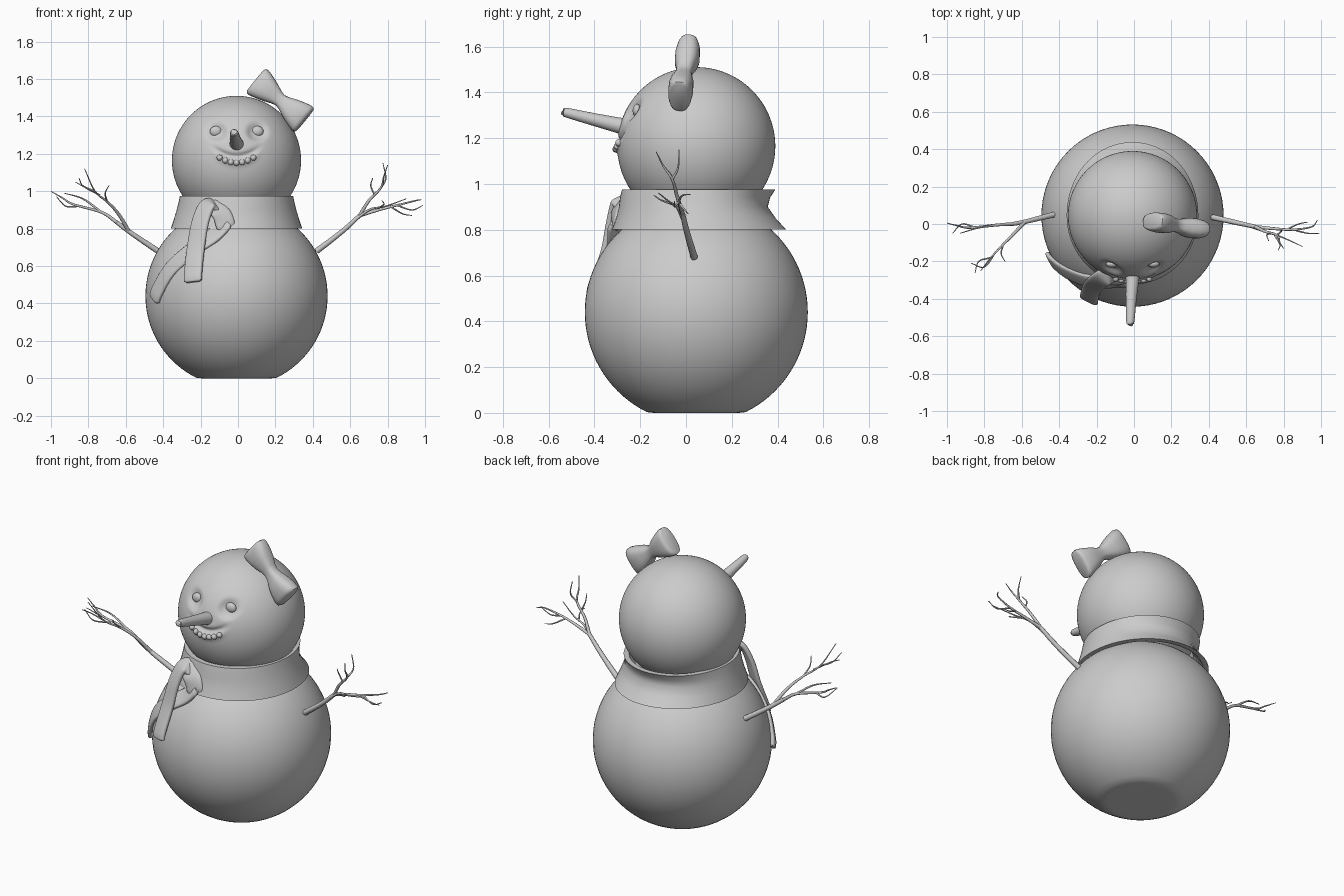
import bpy, bmesh, math
from mathutils import Vector

mat = bpy.data.materials.new("plain_grey")
mat.diffuse_color = (0.6, 0.6, 0.6, 1)
CX, CY = -0.008, 0.045          # shared axis of body, head and scarf


def finish(name, bm, angle=40):
    bmesh.ops.recalc_face_normals(bm, faces=bm.faces[:])
    me = bpy.data.meshes.new(name)
    bm.to_mesh(me)
    bm.free()
    ob = bpy.data.objects.new(name, me)
    bpy.context.collection.objects.link(ob)
    me.materials.append(mat)
    bpy.ops.object.select_all(action='DESELECT')
    ob.select_set(True)
    bpy.context.view_layer.objects.active = ob
    bpy.ops.object.shade_smooth_by_angle(angle=math.radians(angle))
    return ob


def ball(name, c, r, segs=32, rings=20, scale=(1, 1, 1), shape=None, angle=40):
    bm = bmesh.new()
    bmesh.ops.create_uvsphere(bm, u_segments=segs, v_segments=rings, radius=r)
    for v in bm.verts:
        v.co = Vector([a * s for a, s in zip(v.co, scale)]) + Vector(c)
        if shape:
            shape(v.co)
    return finish(name, bm, angle)


def loft(name, rings, closed=False, angle=50):
    bm = bmesh.new()
    vs = [[bm.verts.new(p) for p in r] for r in rings]
    n = len(vs[0])
    pairs = list(zip(vs, vs[1:])) + ([(vs[-1], vs[0])] if closed else [])
    for a, b in pairs:
        for i in range(n):
            j = (i + 1) % n
            bm.faces.new((a[i], a[j], b[j], b[i]))
    if not closed:
        bm.faces.new(vs[0])
        bm.faces.new(vs[-1])
    return finish(name, bm, angle)


def smooth_path(pts, steps=6):
    p = [Vector(q) for q in pts]
    p = [2 * p[0] - p[1]] + p + [2 * p[-1] - p[-2]]
    out = []
    for a, b, c, d in zip(p, p[1:], p[2:], p[3:]):
        for k in range(steps):
            t = k / steps
            out.append(0.5 * (2 * b + (c - a) * t + (2 * a - 5 * b + 4 * c - d) * t * t
                              + (3 * b - a - 3 * c + d) * t ** 3))
    return out + [p[-2]]


def oval(c, side, up, w, h, n=20, e=0.6):
    ring = []
    for i in range(n):
        a = math.tau * i / n
        x, y = math.cos(a), math.sin(a)
        ring.append(c + side * w * math.copysign(abs(x) ** e, x)
                    + up * h * math.copysign(abs(y) ** e, y))
    return ring


def sweep(name, pts, w, h, taper=1.0, flat=True, n=20):
    path = smooth_path(pts)
    rings, last = [], len(path) - 1
    for i, p in enumerate(path):
        t = (path[min(i + 1, last)] - path[max(i - 1, 0)]).normalized()
        out = (p - Vector((CX, CY, 0.44))) if flat else Vector((0.1, 1, 0.2))
        side = t.cross(out).normalized()
        up = side.cross(t).normalized()
        k = 1 + (taper - 1) * i / last
        if flat and i in (0, last):
            k *= 0.75
        rings.append(oval(p, side, up, w * k, h * k, n, 0.6 if flat else 1))
    return loft(name, rings)


# Body, flattened where it sits
def flatten(co):
    co.z = max(co.z, 0)


ball("body", (CX, CY, 0.44), 0.487, 72, 48, shape=flatten, angle=60)

# Head with eye sockets and a smiling groove pressed in
HEAD, HR = Vector((CX, CY, 1.165)), 0.345
EYES = (-0.118, 0.103)


def face_dents(co):
    if co.y > -0.1:
        return
    d = 0
    for ex in EYES:
        q = ((co.x - ex) / 0.05) ** 2 + ((co.z - 1.32) / 0.045) ** 2
        d += 0.022 * math.exp(-q * q)
    dx = co.x + 0.008
    gz = (co.z - 1.187 - 3 * dx * dx) / 0.014
    d += 0.016 * math.exp(-gz * gz - (dx / 0.115) ** 6)
    lip = (co.z - 1.155 - 3 * dx * dx) / 0.02
    d -= 0.009 * math.exp(-lip * lip - (dx / 0.11) ** 6)
    co += (HEAD - co).normalized() * d


ball("head", HEAD, HR, 200, 130, shape=face_dents, angle=80)


def on_face(x, z, lift=0.0):
    r = HR + lift
    return (x, CY - math.sqrt(r * r - (x - CX) ** 2 - (z - HEAD.z) ** 2), z)


# Eyes
for side, ex in zip(("left", "right"), EYES):
    ball("eye_" + side, on_face(ex, 1.32, -0.024), 0.033, 24, 16, (1, 0.6, 0.87))

# Pebble mouth
for i in range(7):
    dx = (i - 3) * 0.03
    ball("mouth_pebble", on_face(dx - 0.008, 1.152 + 3.4 * dx * dx, 0.005), 0.016, 16, 10)

# Carrot nose
sweep("nose", [(-0.008, -0.25, 1.247), (-0.008, -0.29, 1.255), (-0.015, -0.40, 1.281),
               (-0.02, -0.52, 1.311), (-0.02, -0.535, 1.314)], 0.044, 0.042, 0.33, False, 24)

# Scarf ring: radius differs at the sides, front and back
Z = (0.975, 0.94, 0.90, 0.85, 0.80)
SIDE = (0.303, 0.310, 0.320, 0.335, 0.352)
FRONT = (0.325, 0.333, 0.338, 0.350, 0.368)
BACK = (0.345, 0.322, 0.312, 0.347, 0.393)
rings = []
for i in range(72):
    a = math.tau * i / 72
    c, s = math.cos(a), math.sin(a)
    ends = BACK if s > 0 else FRONT
    rad = [S + (E - S) * s * s for S, E in zip(SIDE, ends)]
    prof = list(zip(rad, Z)) + [(r - 0.03, z) for r, z in reversed(list(zip(rad, Z)))]
    rings.append([Vector((CX + r * c, CY + r * s, z)) for r, z in prof])
loft("scarf_ring", rings, closed=True)

# Scarf knot and hanging tails
sweep("scarf_knot", [(-0.15, -0.27, 0.93), (-0.09, -0.30, 0.88), (-0.06, -0.31, 0.80)],
      0.052, 0.016)
sweep("scarf_tail_long", [(-0.11, -0.26, 0.915), (-0.16, -0.287, 0.93), (-0.20, -0.313, 0.84),
                          (-0.225, -0.342, 0.70), (-0.24, -0.395, 0.56),
                          (-0.24, -0.405, 0.515)], 0.052, 0.016)
sweep("scarf_tail_side", [(-0.06, -0.305, 0.84), (-0.13, -0.305, 0.765), (-0.24, -0.305, 0.69),
                          (-0.36, -0.26, 0.585), (-0.43, -0.21, 0.47), (-0.448, -0.185, 0.42)],
      0.05, 0.014)

# Hair bow: two flared loops around a pinch
axis = Vector((0.77, -0.13, -0.63)).normalized()
across = Vector((0.63, 0, 0.77))
across = (across - axis * across.dot(axis)).normalized()
depth = axis.cross(across)
half = [(0.0, 0.036, 0.036), (0.15, 0.042, 0.038), (0.4, 0.060, 0.050), (0.65, 0.074, 0.054),
        (0.88, 0.084, 0.050), (0.97, 0.082, 0.044), (1.0, 0.072, 0.034)]
prof = [(-t, w, h) for t, w, h in reversed(half[1:])] + half
loft("bow", [oval(Vector((0.226, -0.008, 1.486)) + axis * t * 0.17, across, depth, w, h, 28, 0.75)
             for t, w, h in prof])

# Twig arms: (points, start radius, end radius)
LEFT = [
    ([(-0.42, 0.052, 0.675), (-0.51, 0.03, 0.735), (-0.583, 0.012, 0.785),
      (-0.65, 0.0, 0.835)], 0.016, 0.011),
    ([(-0.65, 0.0, 0.835), (-0.73, -0.005, 0.888), (-0.88, -0.02, 0.93), (-0.94, -0.01, 0.965),
      (-1.0, 0.005, 1.0)], 0.010, 0.002),
    ([(-0.583, 0.012, 0.785), (-0.64, -0.05, 0.88), (-0.70, -0.11, 0.945), (-0.765, -0.18, 1.0),
      (-0.82, -0.25, 1.12)], 0.011, 0.002),
    ([(-0.73, -0.005, 0.888), (-0.83, -0.02, 0.96), (-0.93, -0.05, 0.99)], 0.007, 0.002),
    ([(-0.85, -0.018, 0.92), (-0.92, 0.0, 0.92), (-0.97, -0.05, 0.97)], 0.005, 0.002),
    ([(-0.70, -0.11, 0.945), (-0.71, -0.16, 0.99), (-0.69, -0.20, 1.03)], 0.005, 0.002),
    ([(-0.765, -0.18, 1.0), (-0.83, -0.20, 1.03), (-0.85, -0.26, 1.07)], 0.005, 0.002),
    ([(-0.74, -0.15, 0.98), (-0.80, -0.23, 1.01), (-0.87, -0.21, 1.05)], 0.005, 0.002),
]
RIGHT = [
    ([(0.42, 0.036, 0.68), (0.50, 0.018, 0.74), (0.58, 0.0, 0.805),
      (0.65, -0.015, 0.87)], 0.016, 0.011),
    ([(0.65, -0.015, 0.87), (0.75, -0.025, 0.90), (0.85, -0.03, 0.925), (0.95, -0.015, 0.95),
      (0.98, 0.02, 0.955)], 0.010, 0.002),
    ([(0.65, -0.015, 0.87), (0.70, -0.04, 0.95), (0.765, -0.06, 1.02), (0.78, -0.10, 1.08),
      (0.80, -0.13, 1.14)], 0.010, 0.002),
    ([(0.765, -0.06, 1.02), (0.79, -0.035, 1.07), (0.775, -0.03, 1.15)], 0.006, 0.002),
    ([(0.73, -0.05, 0.98), (0.71, -0.06, 1.03), (0.72, -0.09, 1.07)], 0.005, 0.002),
    ([(0.60, -0.005, 0.825), (0.70, -0.04, 0.90), (0.79, -0.07, 0.92),
      (0.90, -0.12, 0.96)], 0.008, 0.002),
    ([(0.75, -0.055, 0.91), (0.78, -0.11, 0.93), (0.77, -0.14, 0.95)], 0.005, 0.002),
    ([(0.85, -0.03, 0.925), (0.93, -0.05, 0.90), (0.99, -0.05, 0.925)], 0.005, 0.002),
    ([(0.82, -0.028, 0.915), (0.88, 0.0, 0.88), (0.93, 0.01, 0.87)], 0.005, 0.002),
]
for side, twigs in (("left", LEFT), ("right", RIGHT)):
    for pts, r0, r1 in twigs:
        sweep("twig_arm_" + side, pts, r0, r0, r1 / r0, False, 8)
